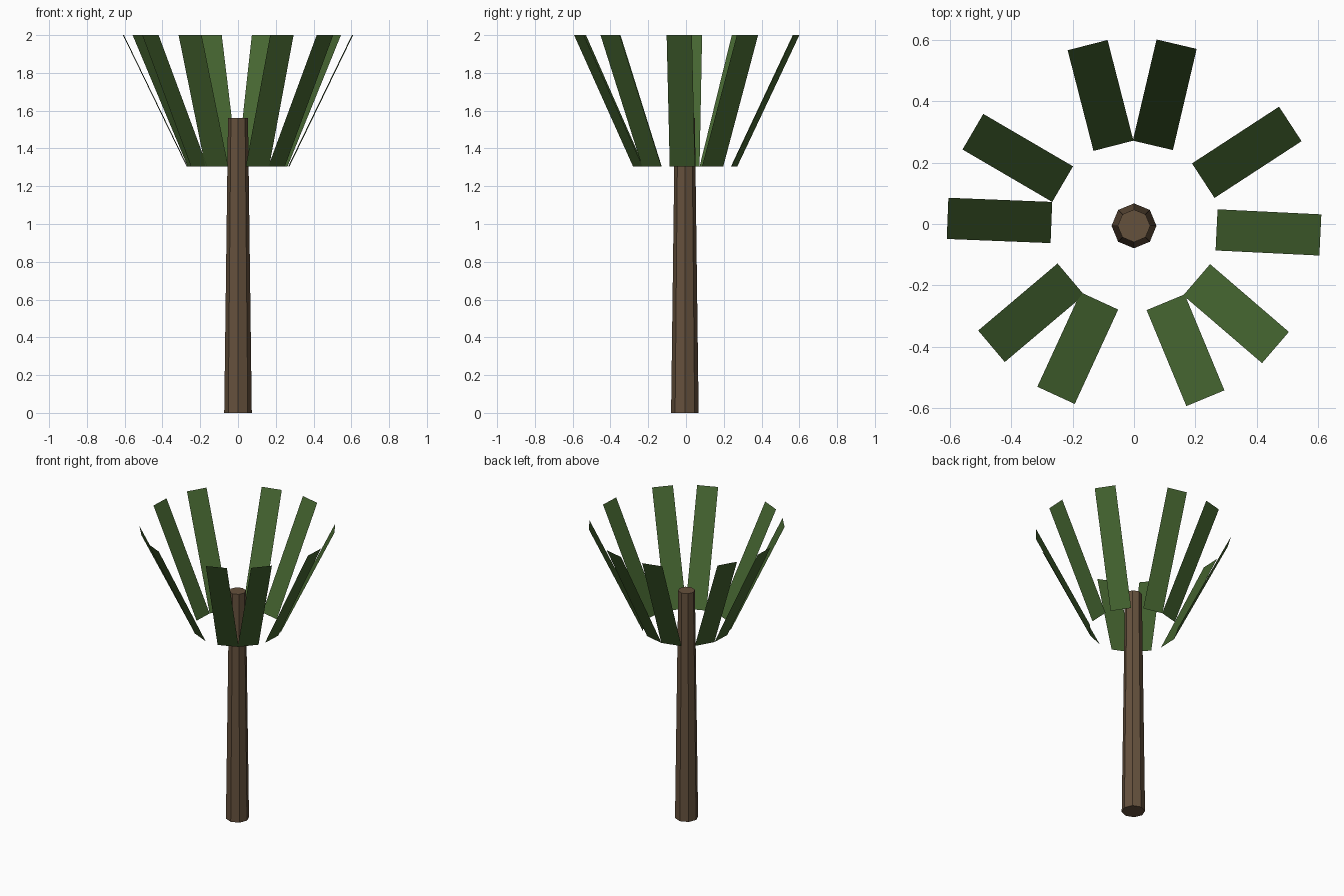
import bpy, bmesh
from math import radians
from mathutils import Matrix, Vector

if "Cube" in bpy.data.objects:
    bpy.data.objects.remove(bpy.data.objects["Cube"])

CENTER_Y = -0.006


def material(name, rgb):
    m = bpy.data.materials.new(name)
    m.diffuse_color = (*rgb, 1)
    m.use_nodes = True
    m.node_tree.nodes["Principled BSDF"].inputs["Base Color"].default_value = m.diffuse_color
    return m


def add_object(name, bm, mat):
    mesh = bpy.data.meshes.new(name)
    bm.to_mesh(mesh)
    bm.free()
    mesh.materials.append(mat)
    ob = bpy.data.objects.new(name, mesh)
    ob.location.y = CENTER_Y
    bpy.context.collection.objects.link(ob)
    return ob


bark = material("bark", (0.13, 0.082, 0.046))
green = material("leaf_green", (0.06, 0.13, 0.03))

# Tapered eight-sided trunk, corners on the axes
HEIGHT = 1.56
bm = bmesh.new()
bmesh.ops.create_cone(bm, cap_ends=True, segments=8, radius1=0.073,
                      radius2=0.053, depth=HEIGHT,
                      matrix=Matrix.Translation((0, 0, HEIGHT / 2)))
add_object("trunk", bm, bark)

# Flat fronds leaning outward around the trunk
INNER, OUTER, LOW, HIGH, HALF = 0.269, 0.607, 1.304, 2.0, 0.067
profile = [(INNER, -HALF, LOW), (OUTER, -HALF, HIGH),
           (OUTER, HALF, HIGH), (INNER, HALF, LOW)]
angles = [33.1, 76.8, 104.4, 149.7, 177.7, 220.2, 245.3, 292.5, 319.3, 357.2]
for i, angle in enumerate(angles, 1):
    turn = Matrix.Rotation(radians(angle), 3, 'Z')
    bm = bmesh.new()
    bm.faces.new([bm.verts.new(turn @ Vector(p)) for p in profile])
    add_object(f"frond_{i}", bm, green)
